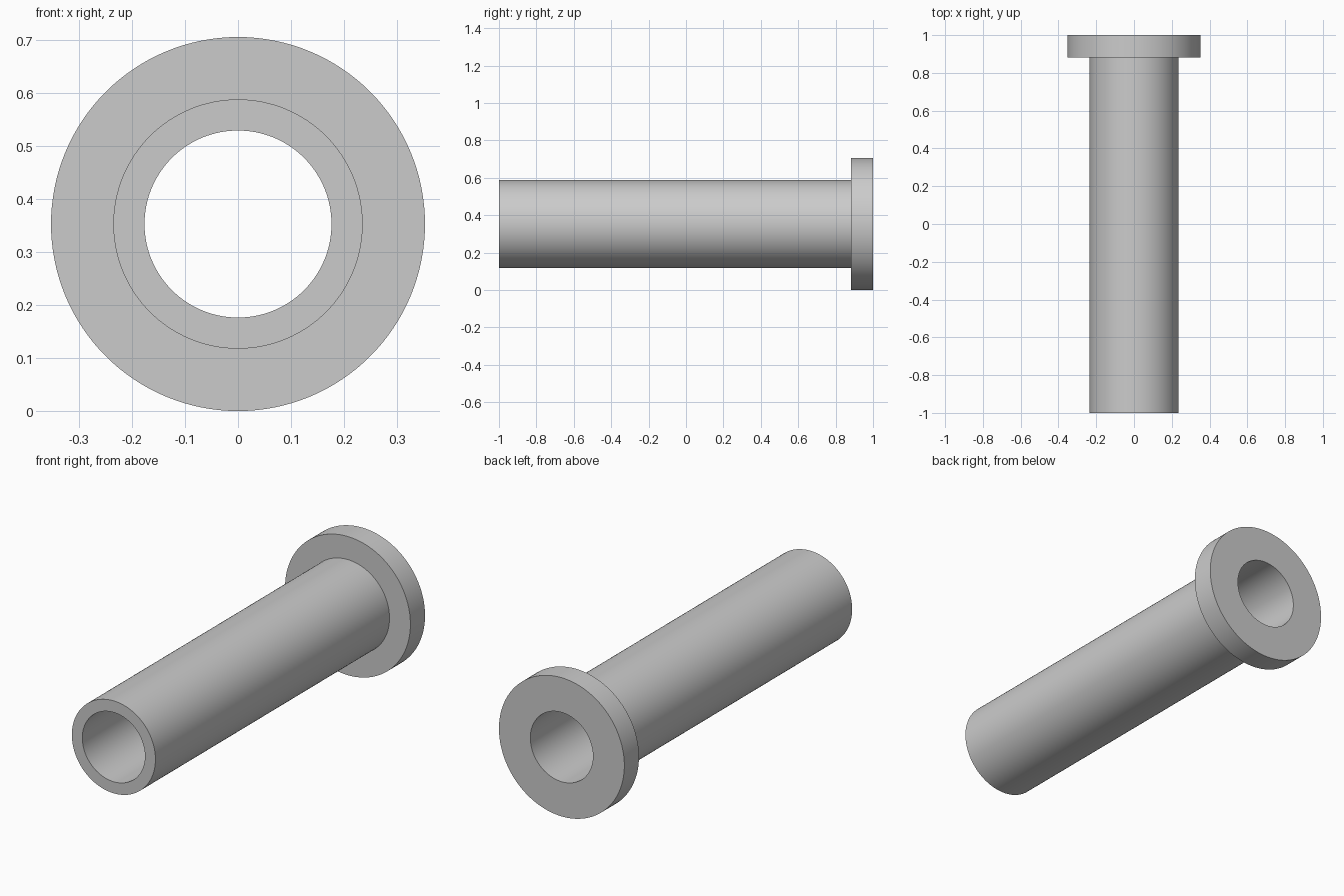
import bpy, bmesh, math
from mathutils import Vector

cube = bpy.data.objects.get("Cube")
if cube:
    bpy.data.objects.remove(cube, do_unlink=True)

UNIT = 2 / 17            # flange thickness
BORE, TUBE, FLANGE = 1.5 * UNIT, 2 * UNIT, 3 * UNIT
SEGMENTS = 128

# Plain grey metal
grey = bpy.data.materials.new("grey_metal")
grey.use_nodes = True
colour = (0.6, 0.6, 0.6, 1)
grey.diffuse_color = colour
grey.node_tree.nodes["Principled BSDF"].inputs["Base Color"].default_value = colour

# Closed half section (radius, y) of the hollow tube with its end flange
section = [(BORE, -1), (TUBE, -1), (TUBE, 1 - UNIT),
           (FLANGE, 1 - UNIT), (FLANGE, 1), (BORE, 1)]

# Revolve the section about the y axis
bm = bmesh.new()
verts = [bm.verts.new((0, y, r)) for r, y in section]
edges = [bm.edges.new((v, verts[(i + 1) % len(verts)])) for i, v in enumerate(verts)]
bmesh.ops.spin(bm, geom=verts + edges, cent=Vector(), axis=(0, 1, 0),
               angle=math.tau, steps=SEGMENTS, use_duplicate=False)
bmesh.ops.remove_doubles(bm, verts=bm.verts, dist=0.0001)
bmesh.ops.recalc_face_normals(bm, faces=bm.faces)

mesh = bpy.data.meshes.new("flanged_bushing")
bm.to_mesh(mesh)
bm.free()
mesh.materials.append(grey)

# Rest the flange on the floor
bushing = bpy.data.objects.new("flanged_bushing", mesh)
bushing.location.z = FLANGE
bpy.context.collection.objects.link(bushing)

# Smooth round walls, sharp rims
bpy.ops.object.select_all(action="DESELECT")
bushing.select_set(True)
bpy.context.view_layer.objects.active = bushing
bpy.ops.object.shade_smooth_by_angle(angle=math.radians(30))
